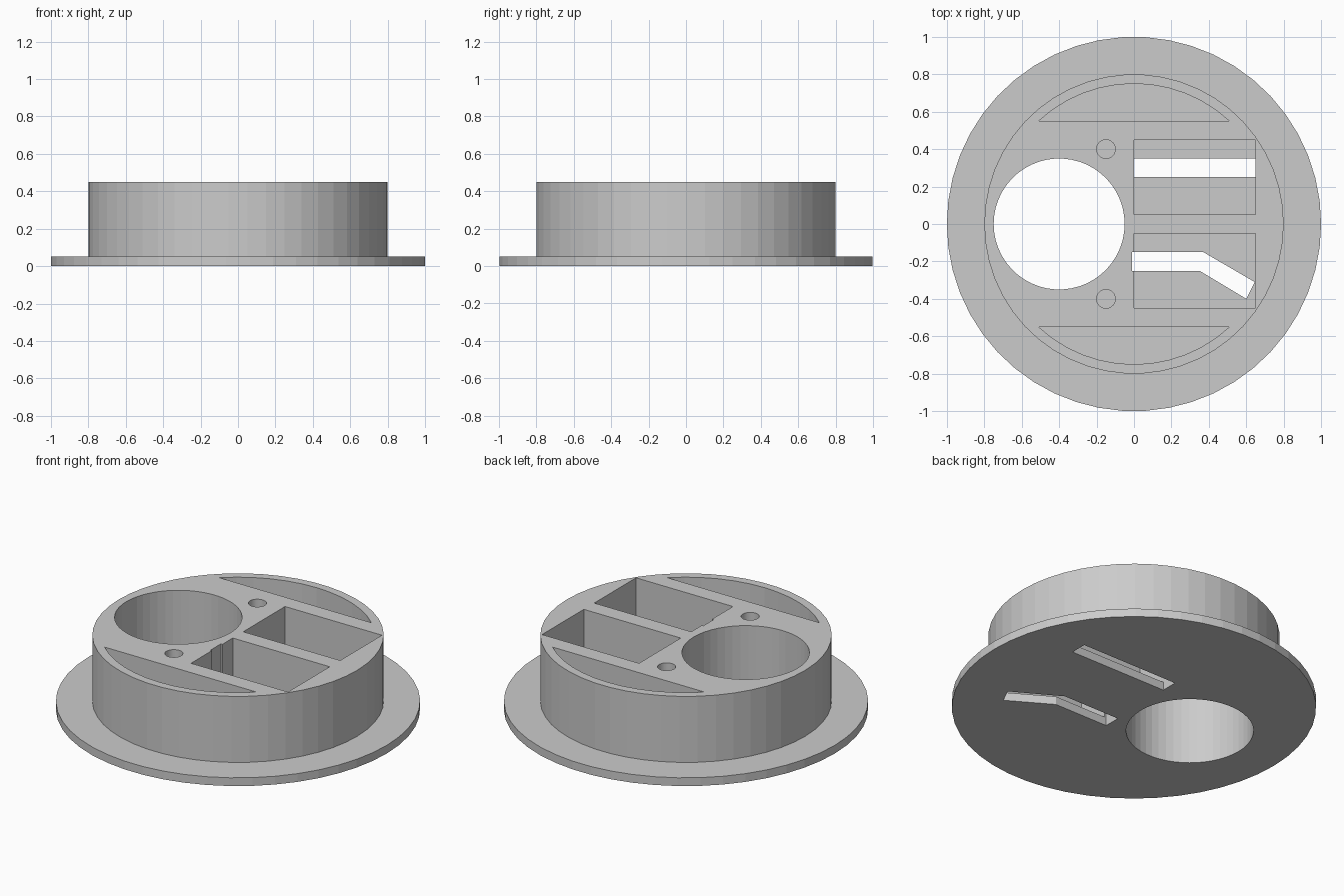
import bpy, bmesh, math

cube = bpy.data.objects.get("Cube")
if cube:
    bpy.data.objects.remove(cube, do_unlink=True)

SIDES = 50
FLOOR, TOP = 0.05, 0.45
ABOVE, BELOW = 0.6, -0.1

grey = bpy.data.materials.new("plain grey")
grey.use_nodes = True
grey.diffuse_color = (0.6, 0.6, 0.6, 1)
grey.node_tree.nodes["Principled BSDF"].inputs["Base Color"].default_value = (0.6, 0.6, 0.6, 1)


def make_object(name, bm):
    bmesh.ops.recalc_face_normals(bm, faces=bm.faces[:])
    mesh = bpy.data.meshes.new(name)
    bm.to_mesh(mesh)
    bm.free()
    mesh.materials.append(grey)
    obj = bpy.data.objects.new(name, mesh)
    bpy.context.collection.objects.link(obj)
    return obj


def circle(radius, cx=0, cy=0):
    steps = [2 * math.pi * i / SIDES for i in range(SIDES)]
    return [(cx + radius * math.cos(a), cy + radius * math.sin(a)) for a in steps]


def rectangle(x0, x1, y0, y1):
    return [(x0, y0), (x1, y0), (x1, y1), (x0, y1)]


def arc_segment(radius, chord, side):
    # Area between a circle and a straight chord
    start = math.asin(chord / radius)
    steps = [start + (math.pi - 2 * start) * i / 12 for i in range(13)]
    return [(radius * math.cos(a), side * radius * math.sin(a)) for a in steps]


def prism(name, outline, z0, z1):
    bm = bmesh.new()
    base = bm.faces.new([bm.verts.new((x, y, z0)) for x, y in outline])
    grown = bmesh.ops.extrude_face_region(bm, geom=[base], use_keep_orig=True)
    tops = [v for v in grown["geom"] if isinstance(v, bmesh.types.BMVert)]
    bmesh.ops.translate(bm, verts=tops, vec=(0, 0, z1 - z0))
    return make_object(name, bm)


# Flange and raised drum as one stepped solid
bm = bmesh.new()
profile = [(1, 0), (1, FLOOR), (0.8, FLOOR), (0.8, TOP)]
rings = [[bm.verts.new((x, y, z)) for x, y in circle(r)] for r, z in profile]
for low, high in zip(rings, rings[1:]):
    for i in range(SIDES):
        j = (i + 1) % SIDES
        bm.faces.new((low[i], low[j], high[j], high[i]))
bm.faces.new(rings[0])
bm.faces.new(rings[-1])
body = make_object("flanged_body", bm)

# Openings: the large bore, rectangular pockets, floor slots
cutters = [
    prism("bore_cutter", circle(0.35, -0.4, 0), BELOW, ABOVE),
    prism("back_pocket_cutter", rectangle(0, 0.65, 0.05, 0.45), FLOOR, ABOVE),
    prism("front_pocket_cutter", rectangle(0, 0.65, -0.45, -0.05), FLOOR, ABOVE),
    prism("straight_slot_cutter", rectangle(0, 0.65, 0.25, 0.35), BELOW, ABOVE),
    prism("bent_slot_cutter",
          [(-0.01, -0.25), (0.35, -0.25), (0.6, -0.4), (0.645, -0.31), (0.37, -0.15), (-0.01, -0.15)],
          BELOW, ABOVE),
]

# Mirrored screw holes and curved recesses
for side in (-1, 1):
    cutters.append(prism("screw_hole_cutter", circle(0.05, -0.15, side * 0.4), FLOOR, ABOVE))
    cutters.append(prism("curved_recess_cutter", arc_segment(0.75, 0.55, side), FLOOR, ABOVE))

bpy.context.view_layer.objects.active = body
for cutter in cutters:
    cutter.hide_render = True
    cut = body.modifiers.new(cutter.name, "BOOLEAN")
    cut.operation = "DIFFERENCE"
    cut.solver = "EXACT"
    cut.object = cutter
    bpy.ops.object.modifier_apply(modifier=cut.name)
    bpy.data.objects.remove(cutter, do_unlink=True)
